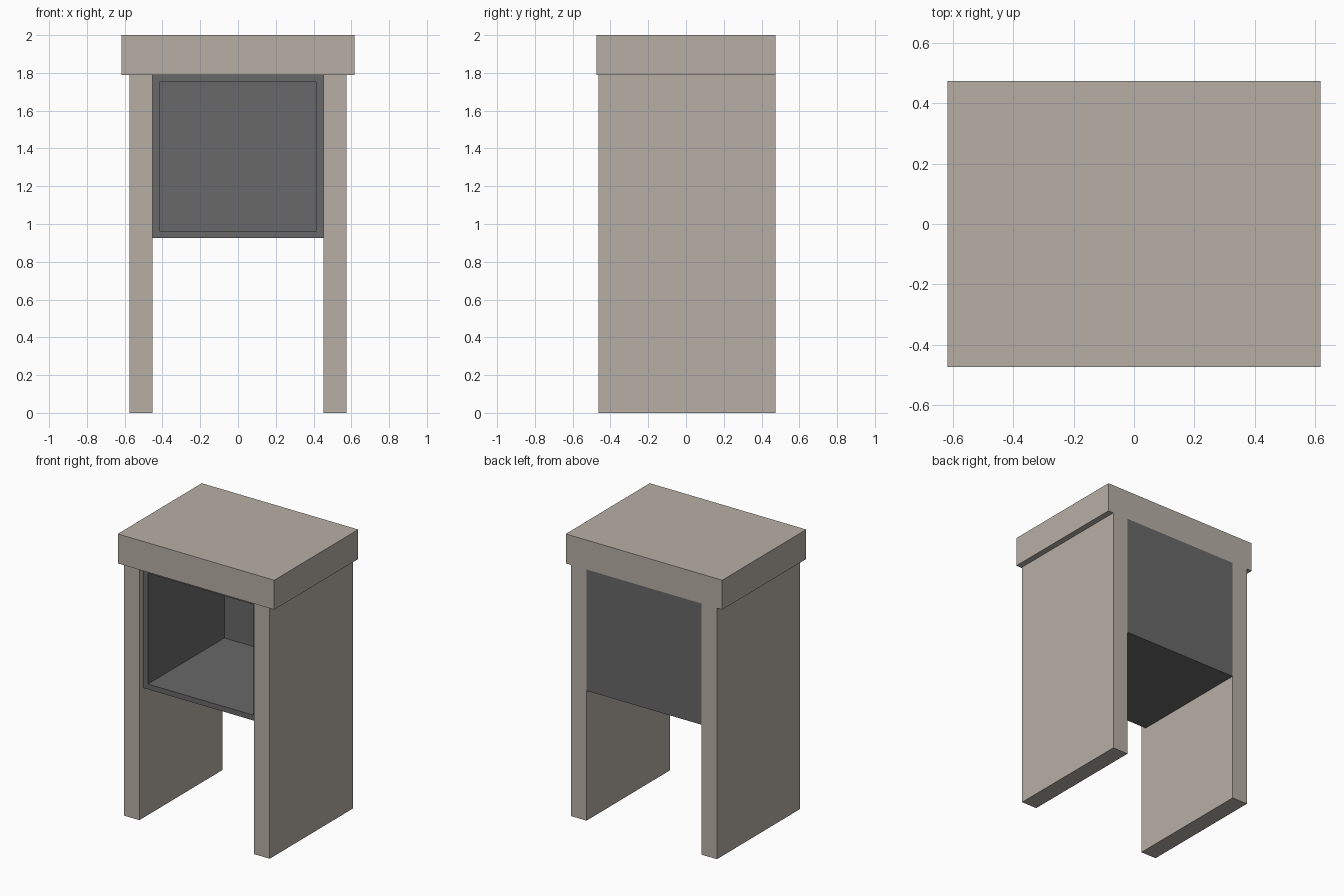
import bpy, bmesh

if "Cube" in bpy.data.objects:
    bpy.data.objects.remove(bpy.data.objects["Cube"])


def material(name, color):
    m = bpy.data.materials.new(name)
    m.diffuse_color = color
    m.use_nodes = True
    m.node_tree.nodes["Principled BSDF"].inputs["Base Color"].default_value = m.diffuse_color
    return m


stone = material("warm_stone", (0.47, 0.43, 0.38, 1))
dark = material("dark_grey", (0.14, 0.14, 0.14, 1))


def box(name, lo, hi, mat, inset=0, depth=0):
    """Box between two corners; optionally hollowed from its front (-y) face."""
    bm = bmesh.new()
    bmesh.ops.create_cube(bm, size=1)
    for v in bm.verts:
        v.co = [lo[i] + (v.co[i] + 0.5) * (hi[i] - lo[i]) for i in range(3)]
    if inset:
        bm.normal_update()
        front = min(bm.faces, key=lambda f: f.calc_center_median().y)
        bmesh.ops.inset_region(bm, faces=[front], thickness=inset)
        walls = bmesh.ops.extrude_discrete_faces(bm, faces=[front])
        for v in walls["faces"][0].verts:
            v.co.y += depth
    bmesh.ops.recalc_face_normals(bm, faces=bm.faces)
    mesh = bpy.data.meshes.new(name)
    bm.to_mesh(mesh)
    bm.free()
    mesh.materials.append(mat)
    ob = bpy.data.objects.new(name, mesh)
    bpy.context.collection.objects.link(ob)
    return ob


# Overhanging top slab
box("top_slab", (-0.617, -0.473, 1.79), (0.617, 0.473, 2.0), stone)

# Full-depth side panels, flush with the slab at the back
for side, x in (("left", -0.514), ("right", 0.514)):
    box(side + "_side_panel", (x - 0.061, -0.464, 0), (x + 0.061, 0.473, 1.79), stone)

# Open-fronted compartment, slightly recessed at the front
box("compartment", (-0.453, -0.42, 0.926), (0.453, 0.473, 1.79), dark,
    inset=0.053, depth=0.86)
